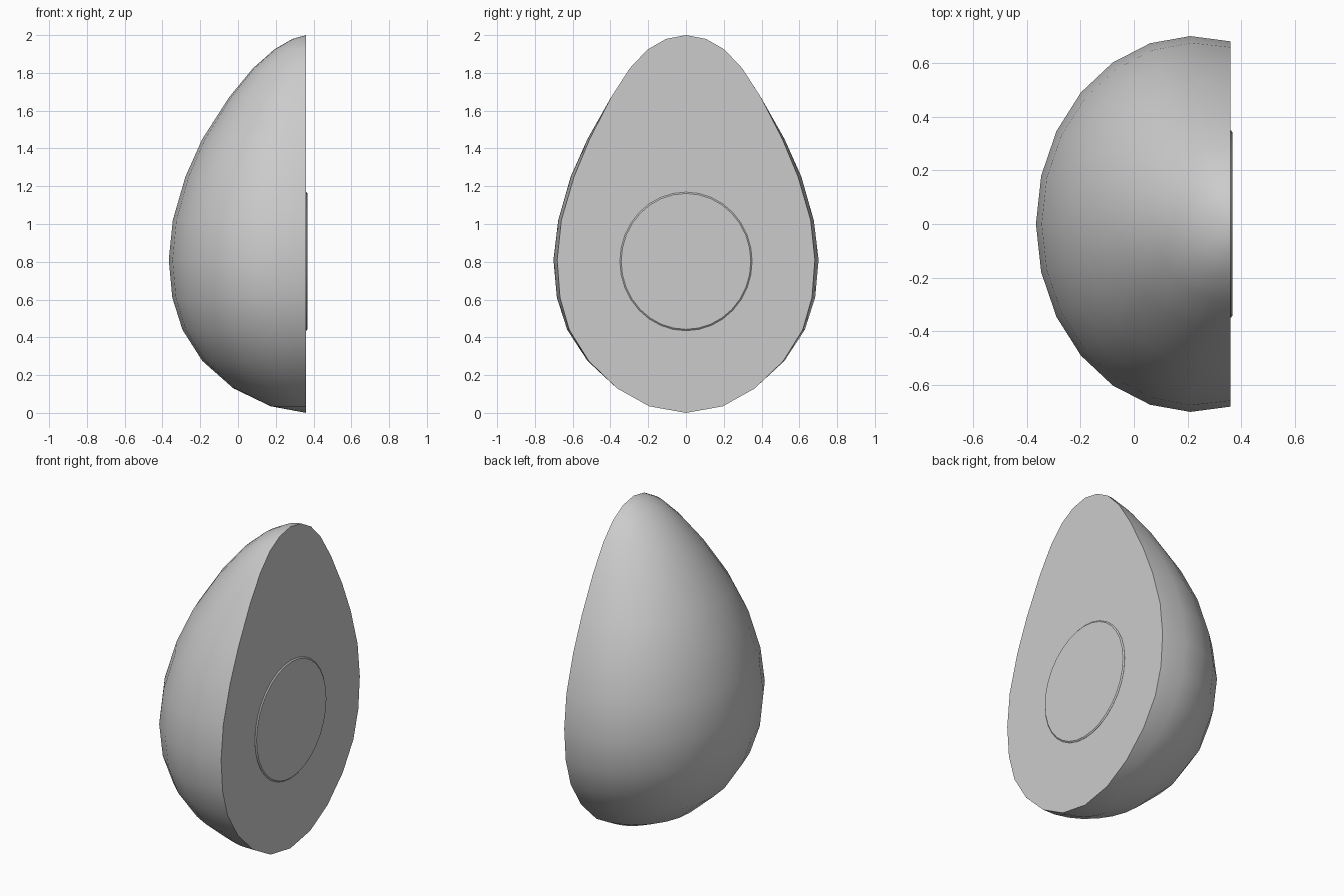
import bpy, bmesh, math

if "Cube" in bpy.data.objects:
    bpy.data.objects.remove(bpy.data.objects["Cube"])

FACE_X = 0.361   # plane of the cut
SEG = 14         # steps around the dome at each level

# (z, widest half width, half width at the cut face)
RINGS = [(0.035, 0.195, 0.195), (0.13, 0.367, 0.365), (0.275, 0.523, 0.515),
         (0.44, 0.63, 0.618), (0.61, 0.684, 0.667), (0.81, 0.702, 0.682),
         (1.02, 0.677, 0.66), (1.25, 0.611, 0.593), (1.45, 0.522, 0.51),
         (1.67, 0.40, 0.397), (1.825, 0.297, 0.297), (1.925, 0.202, 0.202),
         (1.98, 0.105, 0.105)]
# side profile of the dome (z, x)
BACK = [(0, 0.361), (0.03, 0.185), (0.105, 0.01), (0.21, -0.135), (0.355, -0.255),
        (0.53, -0.335), (0.735, -0.368), (0.94, -0.364), (1.15, -0.315),
        (1.37, -0.235), (1.57, -0.12), (1.75, 0.01), (1.89, 0.14),
        (1.975, 0.27), (2.0, 0.361)]


def back_x(z):
    for (z0, x0), (z1, x1) in zip(BACK, BACK[1:]):
        if z <= z1:
            return x0 + (x1 - x0) * (z - z0) / (z1 - z0)


def finish(bm, name, angle):
    bmesh.ops.recalc_face_normals(bm, faces=bm.faces[:])
    me = bpy.data.meshes.new(name)
    bm.to_mesh(me)
    bm.free()
    ob = bpy.data.objects.new(name, me)
    bpy.context.collection.objects.link(ob)
    bpy.ops.object.select_all(action='DESELECT')
    ob.select_set(True)
    bpy.context.view_layer.objects.active = ob
    bpy.ops.object.shade_smooth_by_angle(angle=math.radians(angle))


# Egg white: elliptical arcs lofted from bottom to top, closed by the flat cut
bm = bmesh.new()
bottom = bm.verts.new((FACE_X, 0, 0))
top = bm.verts.new((FACE_X, 0, 2))
rows = []
for z, wide, cut in RINGS:
    d = back_x(z)
    end = math.pi - math.asin(min(1, cut / wide))
    c = (FACE_X - d * math.cos(end)) / (1 - math.cos(end))
    row = []
    for i in range(SEG + 1):
        t = end * (2 * i / SEG - 1)
        row.append(bm.verts.new((c - (c - d) * math.cos(t), wide * math.sin(t), z)))
    rows.append(row)
for a, b in zip(rows, rows[1:]):
    for i in range(SEG):
        bm.faces.new((a[i], a[i + 1], b[i + 1], b[i]))
for i in range(SEG):
    bm.faces.new((bottom, rows[0][i + 1], rows[0][i]))
    bm.faces.new((top, rows[-1][i], rows[-1][i + 1]))
bm.faces.new([bottom] + [r[-1] for r in rows] + [top] + [r[0] for r in reversed(rows)])
finish(bm, "egg_white_half", 50)

# Yolk: thin, slightly raised oval disc with a sloped rim
bm = bmesh.new()
loops = []
for x, s in ((FACE_X - 0.005, 1.0), (FACE_X + 0.001, 1.0), (FACE_X + 0.007, 0.98)):
    loops.append([bm.verts.new((x, 0.35 * s * math.cos(k * math.tau / 32),
                                0.802 + 0.367 * s * math.sin(k * math.tau / 32)))
                  for k in range(32)])
for a, b in zip(loops, loops[1:]):
    for k in range(32):
        j = (k + 1) % 32
        bm.faces.new((a[k], a[j], b[j], b[k]))
bm.faces.new(loops[0])
bm.faces.new(loops[-1])
finish(bm, "yolk", 20)
